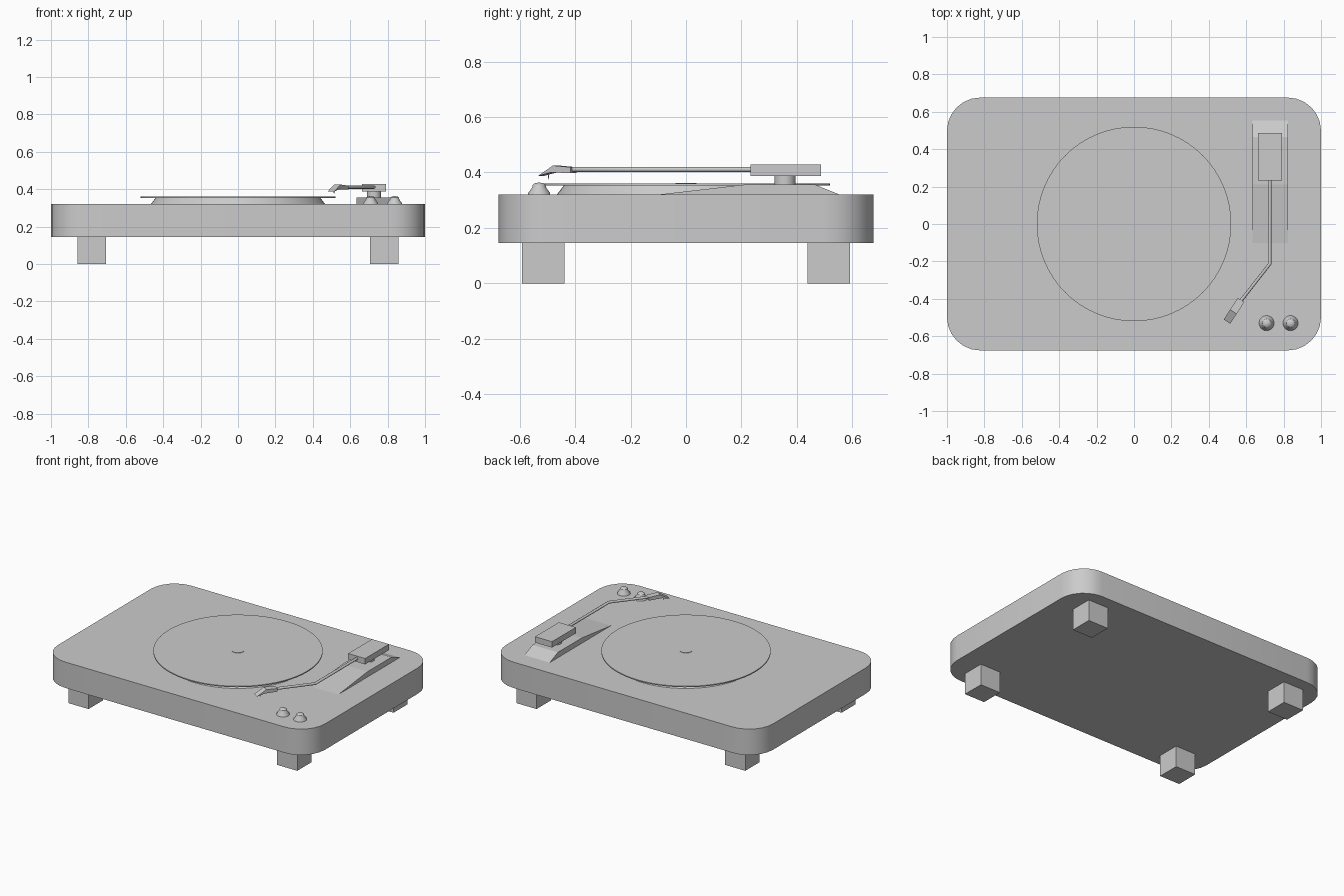
import bpy, bmesh, math
from mathutils import Vector

if "Cube" in bpy.data.objects:
    bpy.data.objects.remove(bpy.data.objects["Cube"])


def finish(name, bm, smooth=True):
    bmesh.ops.recalc_face_normals(bm, faces=bm.faces)
    me = bpy.data.meshes.new(name)
    bm.to_mesh(me)
    bm.free()
    ob = bpy.data.objects.new(name, me)
    bpy.context.collection.objects.link(ob)
    if smooth:
        bpy.ops.object.select_all(action='DESELECT')
        bpy.context.view_layer.objects.active = ob
        ob.select_set(True)
        bpy.ops.object.shade_smooth_by_angle(angle=math.radians(32))
    return ob


def prism(name, points, offset, smooth=False):
    """Extrude a planar outline along an offset vector."""
    bm = bmesh.new()
    face = bm.faces.new([bm.verts.new(p) for p in points])
    ext = bmesh.ops.extrude_face_region(bm, geom=[face])
    moved = [g for g in ext['geom'] if isinstance(g, bmesh.types.BMVert)]
    bmesh.ops.translate(bm, verts=moved, vec=offset)
    return finish(name, bm, smooth)


def box(name, x, y, z):
    pts = [(x[0], y[0], z[0]), (x[1], y[0], z[0]), (x[1], y[1], z[0]), (x[0], y[1], z[0])]
    return prism(name, pts, (0, 0, z[1] - z[0]))


def lathe(name, x, y, profile, sides):
    """Stack of (radius, z) rings with closed ends."""
    bm = bmesh.new()
    rings = []
    for r, z in profile:
        rings.append([bm.verts.new((x + r * math.cos(math.tau * i / sides),
                                    y + r * math.sin(math.tau * i / sides), z))
                      for i in range(sides)])
    for a, b in zip(rings, rings[1:]):
        for i in range(sides):
            j = (i + 1) % sides
            bm.faces.new((a[i], a[j], b[j], b[i]))
    bm.faces.new(rings[0])
    bm.faces.new(rings[-1])
    return finish(name, bm)


# Plinth with rounded corners
R, SEG = 0.178, 6
outline = []
for k, (sx, sy) in enumerate([(1, 1), (-1, 1), (-1, -1), (1, -1)]):
    for i in range(SEG + 1):
        a = math.pi / 2 * (k + i / SEG)
        outline.append((sx * (1 - R) + R * math.cos(a), sy * (0.676 - R) + R * math.sin(a), 0.145))
prism("plinth", outline, (0, 0, 0.175), smooth=True)

# Four square feet
for sx in (-1, 1):
    for sy in (-1, 1):
        cx, cy = sx * 0.782, sy * 0.515
        box("foot", (cx - 0.076, cx + 0.076), (cy - 0.076, cy + 0.076), (0, 0.145))

# Platter, record and spindle cap
lathe("platter", 0, 0, [(0.468, 0.318), (0.44, 0.354)], 64)
lathe("record", 0, 0, [(0.52, 0.353), (0.52, 0.36)], 64)
lathe("spindle_cap", 0, 0, [(0.038, 0.358), (0.038, 0.362)], 32)

# Sloped base of the tonearm
prism("arm_ramp", [(0.633, -0.11, 0.319), (0.633, 0.21, 0.356), (0.633, 0.466, 0.356),
                   (0.633, 0.557, 0.319)], (0.19, 0, 0))

# Pivot post and arm housing
lathe("arm_post", 0.727, 0.357, [(0.038, 0.35), (0.038, 0.39)], 24)
box("arm_housing", (0.663, 0.79), (0.232, 0.487), (0.388, 0.428))

# Bent arm tube
curve = bpy.data.curves.new("arm_tube", 'CURVE')
curve.dimensions = '3D'
curve.bevel_depth = 0.009
curve.bevel_resolution = 2
curve.use_fill_caps = True
path = [(0.727, 0.26), (0.727, -0.212), (0.56, -0.425)]
spline = curve.splines.new('POLY')
spline.points.add(len(path) - 1)
for p, (x, y) in zip(spline.points, path):
    p.co = (x, y, 0.411, 1)
bpy.context.collection.objects.link(bpy.data.objects.new("arm_tube", curve))

# Headshell: side profile swept across its width
start, tip = Vector((0.572, -0.406, 0)), Vector((0.497, -0.522, 0))
along = (tip - start).normalized()
across = Vector((-along.y, along.x, 0)) * 0.021
side = [(0, 0.398), (0, 0.419), (0.075, 0.425), (0.138, 0.388), (0.085, 0.4)]
prism("headshell", [start + along * d - across + Vector((0, 0, z)) for d, z in side], across * 2)

# Stylus
needle = start + along * 0.108
lathe("stylus", needle.x, needle.y, [(0.001, 0.374), (0.003, 0.402)], 8)

# Control knobs
for x in (0.709, 0.837):
    lathe("knob", x, -0.53, [(0.041, 0.318), (0.038, 0.328), (0.026, 0.344),
                             (0.023, 0.355), (0.016, 0.361), (0.005, 0.363)], 24)
